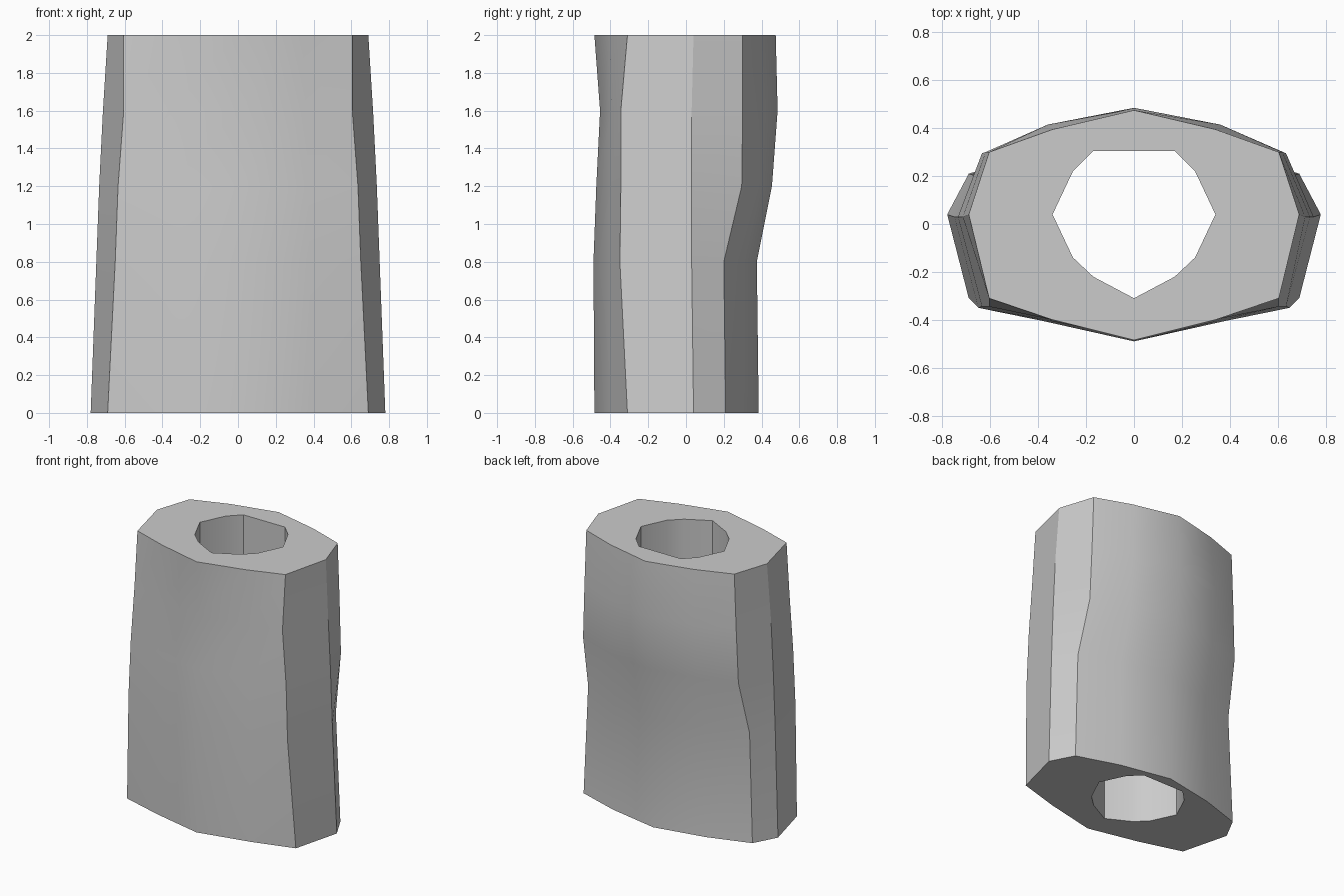
import bpy, bmesh, math

cube = bpy.data.objects.get("Cube")
if cube:
    bpy.data.objects.remove(cube, do_unlink=True)

# Plain grey material
grey = bpy.data.materials.new("light grey")
grey.use_nodes = True
colour = (0.6, 0.6, 0.6, 1)
grey.diffuse_color = colour
grey.node_tree.nodes["Principled BSDF"].inputs["Base Color"].default_value = colour


def ring(bm, half, z):
    """Mirror a half outline (front centre round +x to the back) into a full ring."""
    full = half + [(-x, y) for x, y in reversed(half) if x > 0]
    return [bm.verts.new((x, y, z)) for x, y in full]


def bridge(bm, lower, upper):
    n = len(lower)
    for i in range(n):
        j = (i + 1) % n
        bm.faces.new((lower[i], lower[j], upper[j], upper[i]))


def outline(front, mid_f, corner_f, side, corner_b, mid_b, back):
    return [(0, front), mid_f, corner_f, side, corner_b, mid_b, (0, back)]


# Outer cross-sections from the bottom up
sections = {
    0.0: outline(-.485, (.38, -.40), (.69, -.31), (.78, .04), (.69, .21), (.38, .31), .385),
    0.8: outline(-.49, (.38, -.405), (.65, -.35), (.75, .03), (.66, .20), (.37, .30), .375),
    1.2: outline(-.475, (.37, -.40), (.635, -.345), (.735, .03), (.635, .295), (.36, .39), .455),
    1.6: outline(-.455, (.36, -.395), (.605, -.345), (.715, .03), (.62, .30), (.36, .415), .485),
    2.0: outline(-.485, (.34, -.40), (.605, -.31), (.69, .04), (.605, .30), (.34, .395), .475),
}
# Straight through-hole
hole = [(0, -.31), (.17, -.22), (.255, -.14), (.34, .04), (.255, .22), (.17, .305)]

bm = bmesh.new()
outer = [ring(bm, half, z) for z, half in sections.items()]
for low, high in zip(outer, outer[1:]):
    bridge(bm, low, high)
inner = [ring(bm, hole, z) for z in (0, 2)]
bridge(bm, *inner)

# Flat ends, filled between the outline and the hole
bm.edges.ensure_lookup_table()
rims = [e for e in bm.edges if e.is_boundary]
for z in (0, 2):
    edges = [e for e in rims if all(abs(v.co.z - z) < .001 for v in e.verts)]
    bmesh.ops.triangle_fill(bm, edges=edges, use_beauty=True)
bmesh.ops.recalc_face_normals(bm, faces=bm.faces)

mesh = bpy.data.meshes.new("hollow_sleeve")
bm.to_mesh(mesh)
bm.free()
mesh.materials.append(grey)
sleeve = bpy.data.objects.new("hollow_sleeve", mesh)
bpy.context.collection.objects.link(sleeve)

# Soft faces with sharp corners
bpy.ops.object.select_all(action='DESELECT')
sleeve.select_set(True)
bpy.context.view_layer.objects.active = sleeve
bpy.ops.object.shade_smooth_by_angle(angle=math.radians(30))
